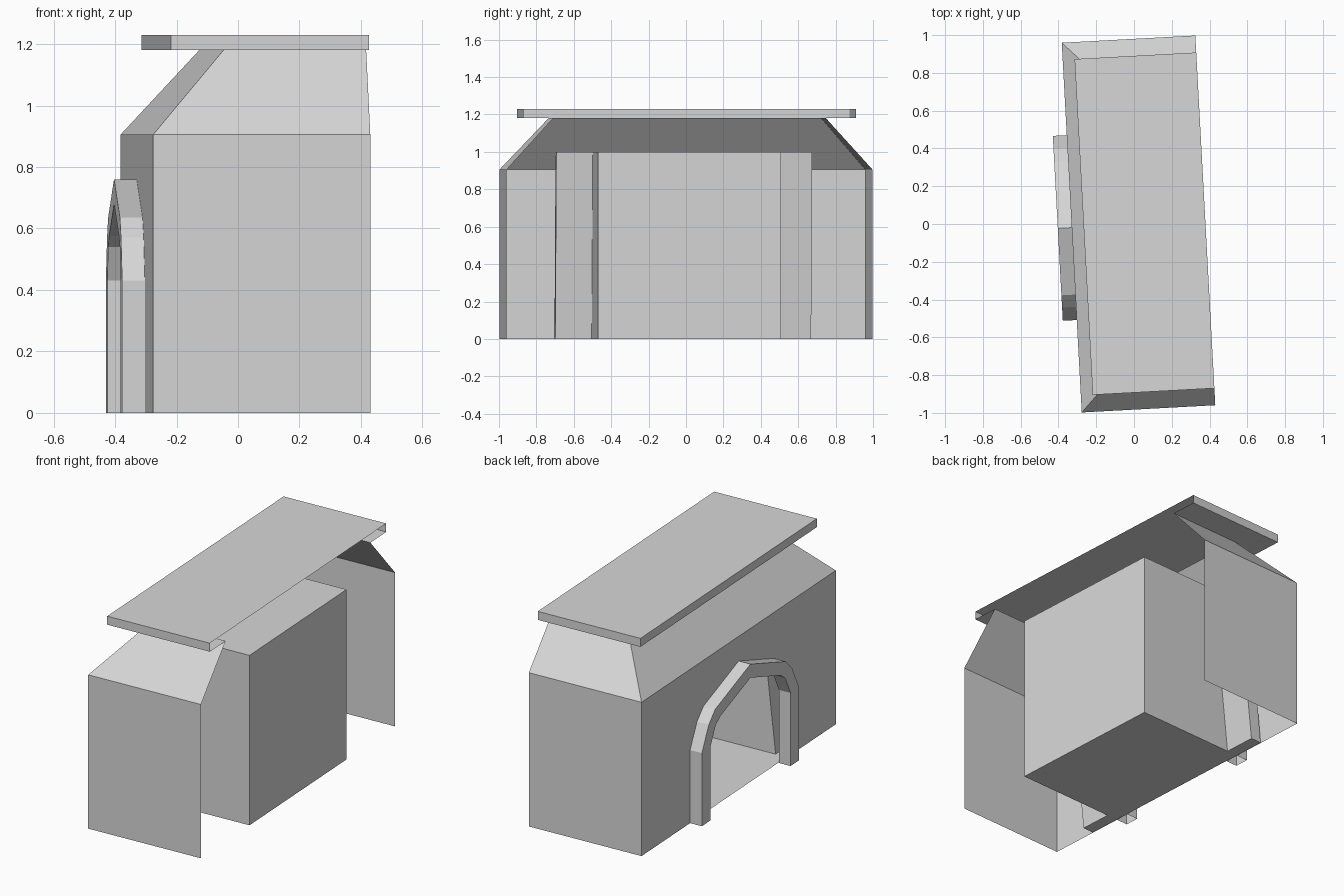
import bpy, bmesh

if "Cube" in bpy.data.objects:
    bpy.data.objects.remove(bpy.data.objects["Cube"])

# One plain stone colour
stone = bpy.data.materials.new("grey_stone")
stone.use_nodes = True
GREY = (0.68, 0.68, 0.68, 1)
stone.diffuse_color = GREY
stone.node_tree.nodes["Principled BSDF"].inputs["Base Color"].default_value = GREY

TURN, SHIFT = 0.054, 0.023      # the whole fireplace is turned slightly
FRONT, BACK = -0.353, 0.355     # breast depth
HALF, WALL_TOP = 0.98, 0.905
HOOD_U, HOOD_V, HOOD_TOP = -0.11, 0.73, 1.18


def build(name, faces):
    """Make one flat-shaded object from a list of corner loops."""
    bm = bmesh.new()
    for loop in faces:
        bm.faces.new([bm.verts.new(p) for p in loop])
    bmesh.ops.remove_doubles(bm, verts=bm.verts, dist=0.0005)
    bmesh.ops.recalc_face_normals(bm, faces=bm.faces)
    mesh = bpy.data.meshes.new(name)
    bm.to_mesh(mesh)
    bm.free()
    mesh.materials.append(stone)
    ob = bpy.data.objects.new(name, mesh)
    ob.rotation_euler.z = TURN
    ob.location.x = SHIFT
    bpy.context.collection.objects.link(ob)


def both(loop):
    """A loop and its mirror image across the middle."""
    return [loop, [(u, -v, z) for u, v, z in reversed(loop)]]


def arch(half):
    """Complete an arch outline from one half, ending at the peak."""
    return half + [(-v, z) for v, z in reversed(half[:-1])]


outer = arch([(0.49, 0), (0.49, 0.43), (0.42, 0.57), (0.355, 0.635), (0, 0.76)])
inner = arch([(0.405, 0), (0.405, 0.43), (0.35, 0.54), (0.3, 0.575), (0, 0.68)])

# Chimney breast: front wall with arched opening, side walls, sloping hood; open back
wall = [(-HALF, 0), (-HALF, WALL_TOP), (HALF, WALL_TOP), (HALF, 0)] + inner
breast = [[(FRONT, v, z) for v, z in wall]]
breast += both([(FRONT, HALF, 0), (BACK, HALF, 0),
                (BACK, HALF, WALL_TOP), (FRONT, HALF, WALL_TOP)])
breast += both([(FRONT, HALF, WALL_TOP), (BACK, HALF, WALL_TOP),
                (BACK, HOOD_V, HOOD_TOP), (HOOD_U, HOOD_V, HOOD_TOP)])
breast.append([(FRONT, -HALF, WALL_TOP), (FRONT, HALF, WALL_TOP),
               (HOOD_U, HOOD_V, HOOD_TOP), (HOOD_U, -HOOD_V, HOOD_TOP)])
build("chimney_breast", breast)

# Mantel slab, open along the back, its underside cut away over the hollow hood
u0, v0, lo, hi = -0.29, 0.89, HOOD_TOP, 1.23
slab = [[(u0, -v0, hi), (BACK, -v0, hi), (BACK, v0, hi), (u0, v0, hi)]]
slab.append([(u0, -v0, lo), (BACK, -v0, lo), (BACK, -HOOD_V, lo), (HOOD_U, -HOOD_V, lo),
             (HOOD_U, HOOD_V, lo), (BACK, HOOD_V, lo), (BACK, v0, lo), (u0, v0, lo)])
slab += both([(u0, v0, lo), (BACK, v0, lo), (BACK, v0, hi), (u0, v0, hi)])
slab.append([(u0, -v0, lo), (u0, v0, lo), (u0, v0, hi), (u0, -v0, hi)])
build("mantel_slab", slab)

# Raised arch surround around the opening
FACE = -0.427
surround = []
for i in range(len(outer) - 1):
    (a, b), (c, d) = outer[i:i + 2], inner[i:i + 2]
    surround.append([(FACE, *p) for p in (a, b, d, c)])
    for p, q in ((a, b), (c, d)):
        surround.append([(FACE, *p), (FACE, *q), (FRONT, *q), (FRONT, *p)])
build("arch_surround", surround)

# Firebox: hollow box with leaning flanges beside its open front
PLATE_V, BOX_V, BOX_U = 0.685, 0.49, 0.355
f0, f1, b0, b1 = -0.35, -0.25, -0.28, -0.17     # flange front and back, low and high
fire = both([(f0, PLATE_V, 0), (b0, PLATE_V, 0), (b1, PLATE_V, 1), (f1, PLATE_V, 1)])
fire += both([(b0, BOX_V, 0), (b0, PLATE_V, 0), (b1, PLATE_V, 1), (b1, BOX_V, 1)])
fire += both([(b0, BOX_V, 0), (BOX_U, BOX_V, 0), (BOX_U, BOX_V, 1), (b1, BOX_V, 1)])
fire.append([(BOX_U, -BOX_V, 0), (BOX_U, BOX_V, 0), (BOX_U, BOX_V, 1), (BOX_U, -BOX_V, 1)])
for z, f, b in ((0, f0, b0), (1, f1, b1)):
    fire.append([(f, -PLATE_V, z), (f, PLATE_V, z), (b, PLATE_V, z), (b, BOX_V, z),
                 (BOX_U, BOX_V, z), (BOX_U, -BOX_V, z), (b, -BOX_V, z), (b, -PLATE_V, z)])
build("firebox", fire)
